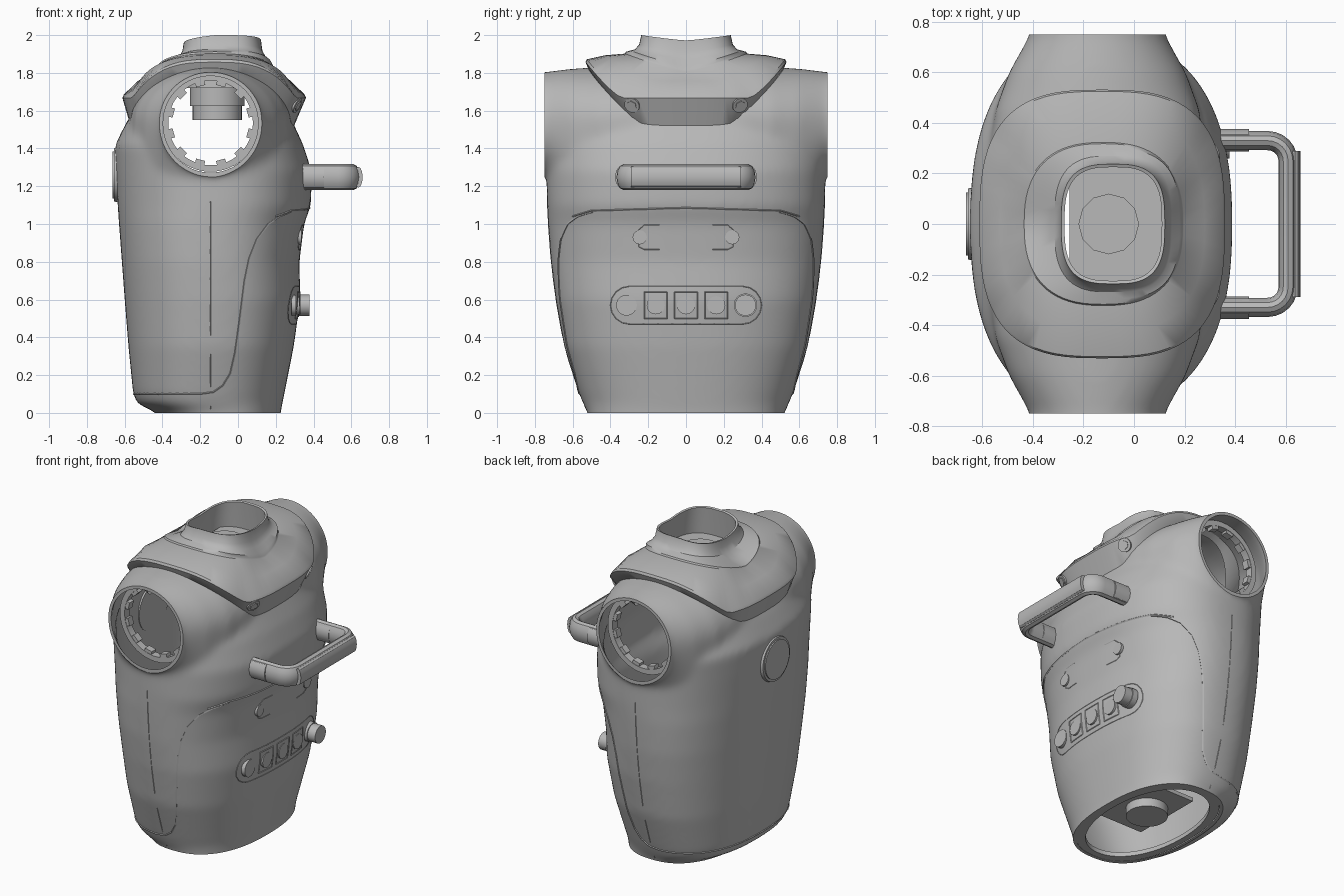
import bpy, bmesh, math
from math import sin, cos, pi
from mathutils import Vector, Matrix
from mathutils.bvhtree import BVHTree

if "Cube" in bpy.data.objects:
    bpy.data.objects.remove(bpy.data.objects["Cube"])

grey = bpy.data.materials.new("shell_grey")
grey.use_nodes = True
grey.diffuse_color = (0.48, 0.48, 0.48, 1)
grey.node_tree.nodes["Principled BSDF"].inputs["Base Color"].default_value = (0.48, 0.48, 0.48, 1)
parts = []
AXIS_X, SHOULDER_Z = -0.145, 1.535


def add(name, bm):
    bmesh.ops.recalc_face_normals(bm, faces=bm.faces)
    me = bpy.data.meshes.new(name)
    bm.to_mesh(me)
    bm.free()
    return link(name, me)


def link(name, data):
    ob = bpy.data.objects.new(name, data)
    bpy.context.collection.objects.link(ob)
    data.materials.clear()
    data.materials.append(grey)
    parts.append(ob)
    return ob


def bake(ob):
    """Replace an object by its evaluated mesh."""
    bpy.context.view_layer.update()
    deps = bpy.context.evaluated_depsgraph_get()
    me = bpy.data.meshes.new_from_object(ob.evaluated_get(deps), depsgraph=deps)
    me.transform(ob.matrix_world)
    name = ob.name
    drop(ob)
    return link(name, me)


def drop(ob):
    parts.remove(ob)
    bpy.data.objects.remove(ob)


def oval(a, b, n=2.5, count=72):
    pts = []
    for i in range(count):
        c, s = cos(2 * pi * i / count), sin(2 * pi * i / count)
        pts.append((a * math.copysign(abs(c) ** (2 / n), c), b * math.copysign(abs(s) ** (2 / n), s)))
    return pts


def loft(bm, rings, caps=True, cyclic=False):
    loops = [[bm.verts.new(p) for p in r] for r in rings]
    for a, b in zip(loops, loops[1:] + (loops[:1] if cyclic else [])):
        for i in range(len(a)):
            j = (i + 1) % len(a)
            bm.faces.new((a[i], a[j], b[j], b[i]))
    if caps:
        bm.faces.new(loops[0])
        bm.faces.new(loops[-1])


def level(x0, x1, hy, z, n=2.4):
    return [((x0 + x1) / 2 + x, y, z) for x, y in oval((x1 - x0) / 2, hy, n)]


# Torso shell: vertical loft plus shoulder tubes that deepen into the flanks, fused and smoothed
TORSO = [(-0.08, -0.4, 0.22, 0.51), (0, -0.43, 0.225, 0.52), (0.05, -0.535, 0.235, 0.545),
         (0.1, -0.555, 0.245, 0.565), (0.35, -0.58, 0.295, 0.645), (0.6, -0.6, 0.33, 0.69),
         (0.8, -0.615, 0.325, 0.715), (1.0, -0.63, 0.35, 0.73), (1.1, -0.637, 0.387, 0.735),
         (1.28, -0.647, 0.39, 0.74), (1.42, -0.65, 0.345, 0.74), (1.55, -0.585, 0.285, 0.7),
         (1.7, -0.45, 0.14, 0.55), (1.8, -0.37, 0.05, 0.48), (1.85, -0.28, -0.02, 0.38)]
ARM = [(0.75, 0.268, 0.268, 0.268), (0.69, 0.3, 0.277, 0.4), (0.6, 0.35, 0.287, 0.65),
       (0.45, 0.405, 0.297, 0.9), (0.3, 0.425, 0.303, 1.0)]


def arm_section(y, a, top, low, d):
    return [(AXIS_X + x, y, SHOULDER_Z + z * ((top if z > 0 else low) - d)) for x, z in oval(a - d, 1, 2)]


def torso_solid(name, d, reach):
    bm = bmesh.new()
    loft(bm, [level(a + d, b - d, h - d, z - (d if z > 1.5 else 0)) for z, a, b, h in TORSO])
    half = [(reach, 0.268, 0.268, 0.268)] + ARM
    loft(bm, [arm_section(*s, d) for s in half + [(-s[0], *s[1:]) for s in reversed(half)]])
    if d:
        loft(bm, [level(-0.3, 0.15, 0.26, z, 3) for z in (1.5, 2.1)])
    ob = add(name, bm)
    fuse = ob.modifiers.new("fuse", "REMESH")
    fuse.mode, fuse.voxel_size = "VOXEL", 0.018
    soft = ob.modifiers.new("soften", "SMOOTH")
    soft.factor, soft.iterations = 0.5, 18
    return bake(ob)


def box(name, lo, hi):
    bm = bmesh.new()
    bmesh.ops.create_cube(bm, size=1)
    for v in bm.verts:
        v.co = [lo[i] if v.co[i] < 0 else hi[i] for i in range(3)]
    return add(name, bm)


def boolean(ob, other, op):
    m = ob.modifiers.new(op, "BOOLEAN")
    m.operation, m.object, m.solver = op, other, "EXACT"


def tree(ob):
    return BVHTree.FromPolygons([v.co for v in ob.data.vertices], [p.vertices[:] for p in ob.data.polygons])


torso = torso_solid("torso_shell", 0, 0.84)
skin = tree(torso)
cavity = torso_solid("cavity_cutter", 0.02, 0.95)
trim = box("trim_cutter", (-1, -0.75, 0), (1, 0.75, 3))
cavity.hide_render = trim.hide_render = True
boolean(torso, trim, "INTERSECT")
boolean(torso, cavity, "DIFFERENCE")
torso = bake(torso)
drop(cavity)
drop(trim)

# Flange round the base opening
bm = bmesh.new()
loft(bm, [level(-0.42, 0.21, 0.505, 0.002), level(-0.42, 0.21, 0.505, 0.03),
          level(-0.38, 0.17, 0.46, 0.03, 2.1), level(-0.38, 0.17, 0.46, 0.002, 2.1)], False, True)
add("base_flange", bm)


# Collar with leaning neck, sloping rim and tucked-in lower band
def saddle(x0, x1, hy, front, side, flat=0.0, n=3):
    pts = []
    for x, y, _ in level(x0, x1, hy, 0, n):
        k = max(0, (abs(y) - flat) / (hy - flat)) ** 1.25
        pts.append((x, y, front + (side - front) * k))
    return pts


def lean(ring, amount):
    return [(x, y, z + amount * min(0, x + 0.12)) for x, y, z in ring]


bm = bmesh.new()
loft(bm, [saddle(-0.29, 0.14, 0.25, 1.72, 1.72), saddle(-0.285, 0.125, 0.235, 1.87, 1.89),
          lean(saddle(-0.275, 0.11, 0.225, 1.97, 1.995), 0.1), lean(saddle(-0.288, 0.122, 0.237, 1.972, 2.0), 0.1),
          saddle(-0.295, 0.13, 0.248, 1.91, 1.95), saddle(-0.315, 0.15, 0.27, 1.87, 1.925),
          saddle(-0.37, 0.18, 0.295, 1.835, 1.918), saddle(-0.435, 0.192, 0.318, 1.815, 1.912, 0, 2.5),
          saddle(-0.44, 0.197, 0.323, 1.806, 1.902, 0, 2.5), saddle(-0.53, 0.28, 0.43, 1.757, 1.893, 0.15, 2.7),
          saddle(-0.605, 0.353, 0.525, 1.685, 1.872, 0.34, 2.9), saddle(-0.612, 0.36, 0.532, 1.668, 1.857, 0.34, 2.9),
          saddle(-0.568, 0.295, 0.515, 1.515, 1.815, 0.24, 2.7), saddle(-0.5, 0.22, 0.46, 1.47, 1.79, 0.24, 2.6)], caps=False)
collar = add("collar", bm)
collar_skin = tree(collar)


def cyl(name, loc, axis, r, depth, seg=32, r2=None):
    bm = bmesh.new()
    turn = Vector(axis).to_track_quat("Z", "Y").to_matrix().to_4x4()
    bmesh.ops.create_cone(bm, cap_ends=True, segments=seg, radius1=r, radius2=r2 or r, depth=depth,
                          matrix=Matrix.Translation(loc) @ turn)
    return add(name, bm)


def tube(name, pts, r, flat=1.0, z=0.0):
    cu = bpy.data.curves.new(name, "CURVE")
    cu.dimensions, cu.bevel_depth, cu.bevel_resolution, cu.use_fill_caps = "3D", r, 4 if r > 0.01 else 0, True
    sp = cu.splines.new("POLY")
    sp.points.add(len(pts) - 1)
    for p, q in zip(sp.points, pts):
        p.co = (*q, 1)
    ob = link(name, cu)
    ob.scale.z, ob.location.z = flat, z
    return bake(ob)


def dense(pts, steps=8):
    out = [Vector(a).lerp(Vector(b), i / steps) for a, b in zip(pts, pts[1:]) for i in range(steps)]
    return out + [Vector(pts[-1])]


def project(pts, way):
    hits = [skin.ray_cast(Vector(p) - 3 * Vector(way), way) for p in pts]
    return [h[0] for h in hits if h[0] is not None]


def seam(name, pts, way, r=0.004, closed=False):
    hits = project(dense(pts + pts[:1] if closed else pts), way)
    if len(hits) > 1:
        tube(name, hits, r)


# Panel seams
SWEEP = [(-0.52, 0.1), (-0.2, 0.1), (-0.13, 0.11), (-0.08, 0.145), (-0.04, 0.21), (-0.015, 0.32), (0.01, 0.5),
         (0.035, 0.7), (0.06, 0.82), (0.1, 0.92), (0.16, 1.0), (0.22, 1.04), (0.28, 1.065)]
for s in (1, -1):
    seam("side_panel_seam", [(x, 0, z) for x, z in SWEEP], (0, s, 0), 0.006)
    seam("centre_seam", [(AXIS_X, 0, 0.02), (AXIS_X, 0, 1.12)], (0, s, 0), 0.002)
seam("rear_panel_seam", [(0, -0.6, 1.04), (0, -0.5, 1.07), (0, 0, 1.085), (0, 0.5, 1.07), (0, 0.6, 1.04)], (-1, 0, 0), 0.006)
seam("base_seam", [(0, -0.46, 0.1), (0, 0.46, 0.1)], (1, 0, 0), 0.006)

# Recessed shoulder rings with inward teeth
for s in (1, -1):
    bm = bmesh.new()
    loft(bm, [[(AXIS_X + x, s * y, SHOULDER_Z + z) for x, z in oval(r, r, 2, 48)]
              for r, y in ((0.258, 0.65), (0.224, 0.65), (0.224, 0.6), (0.258, 0.6))], False, True)
    for i in range(12):
        spin = Matrix.Rotation(2 * pi * (i + 0.5) / 12, 4, "Y")
        bmesh.ops.create_cube(bm, size=1, matrix=Matrix.Translation((AXIS_X, s * 0.625, SHOULDER_Z)) @ spin
                              @ Matrix.Translation((0.217, 0, 0)) @ Matrix.Diagonal((0.03, 0.045, 0.05, 1)))
    add("shoulder_ring", bm)

# Neck floor with drive unit, and the base plate with its boss
box("neck_floor", (-0.255, -0.24, 1.79), (0.13, 0.24, 1.815))
cyl("neck_disc", (-0.1, 0, 1.83), (0, 0, 1), 0.12, 0.035, 12)
cyl("neck_drive_upper", (-0.11, 0, 1.71), (0, 0, 1), 0.145, 0.17)
cyl("neck_drive_lower", (-0.11, 0, 1.59), (0, 0, 1), 0.13, 0.08)
box("base_plate", (-0.255, -0.24, 0.1), (0.2, 0.24, 0.125))
cyl("base_boss", (-0.1, 0, 0.075), (0, 0, 1), 0.125, 0.06)

# Carrying handle: arms, rounded corners, grip pad and sleeves
corner = [(0.53 + 0.08 * sin(a * pi / 12), 0.25 + 0.08 * cos(a * pi / 12), 0) for a in range(7)]
half = [(0.34, 0.33, 0)] + corner
tube("handle", half + [(x, -y, z) for x, y, z in reversed(half)], 0.038, flat=1.8, z=1.248)
tube("handle_pad", [(0.637, -0.29, 0), (0.637, 0.29, 0)], 0.023, flat=2.4, z=1.248)
for s in (1, -1):
    tube("handle_sleeve", [(0.34, s * 0.332, 0), (0.455, s * 0.332, 0)], 0.044, flat=1.45, z=1.248)

# Control strip on the rear
strip = [(0, s * (0.3 + 0.1 * sin(a)), 0.57 + s * 0.1 * cos(a)) for s in (1, -1) for a in [i * pi / 8 for i in range(9)]]
seam("control_strip_edge", strip, (-1, 0, 0), 0.002, True)


def rear_button(name, y, z, r, depth, seg=28):
    spot = project([(0, y, z)], (-1, 0, 0))[0]
    return cyl(name, spot + Vector((depth / 2 - 0.01, 0, 0)), (1, 0, 0), r, depth, seg)


for y in (-0.16, 0, 0.16):
    frame = [(0, y + a * 0.06, 0.57 + b * 0.07) for a, b in ((1, 1), (-1, 1), (-1, -1), (1, -1))]
    seam("button_frame", frame, (-1, 0, 0), 0.003, True)
    rear_button("square_button", y, 0.57, 0.048, 0.016)
rear_button("flat_button", -0.315, 0.57, 0.055, 0.025)
rear_button("knob_base", 0.315, 0.57, 0.05, 0.06)
rear_button("knob_cap", 0.315, 0.57, 0.062, 0.04)
rear_button("knob_face", 0.315, 0.57, 0.056, 0.095)
for s in (1, -1):
    rear_button("rear_peg", s * 0.245, 0.93, 0.038, 0.02, 12)
    bracket = [(0, s * y, z) for y, z in ((0.14, 0.995), (0.22, 0.995), (0.25, 0.97), (0.25, 0.88), (0.22, 0.865), (0.14, 0.865))]
    seam("peg_bracket", bracket, (-1, 0, 0), 0.002)

# Collar screws and chest disc
for s in (1, -1):
    spot, normal, _, _ = collar_skin.ray_cast(Vector((2, s * 0.285, 1.63)), Vector((-1, 0, 0)))
    if normal.x < 0:
        normal = -normal
    cyl("screw_rim", spot, normal, 0.042, 0.014, 24)
    cyl("screw_head", spot, normal, 0.028, 0.024, 6)
cyl("chest_disc_rim", (-0.635, 0, 1.26), (-1, 0, 0), 0.15, 0.045, 48, 0.14)
cyl("chest_disc", (-0.64, 0, 1.26), (-1, 0, 0), 0.125, 0.05, 48)

# Smooth shading with sharp edges kept
bpy.ops.object.select_all(action="DESELECT")
for ob in parts:
    ob.select_set(True)
bpy.context.view_layer.objects.active = torso
bpy.ops.object.shade_smooth_by_angle(angle=math.radians(32))
